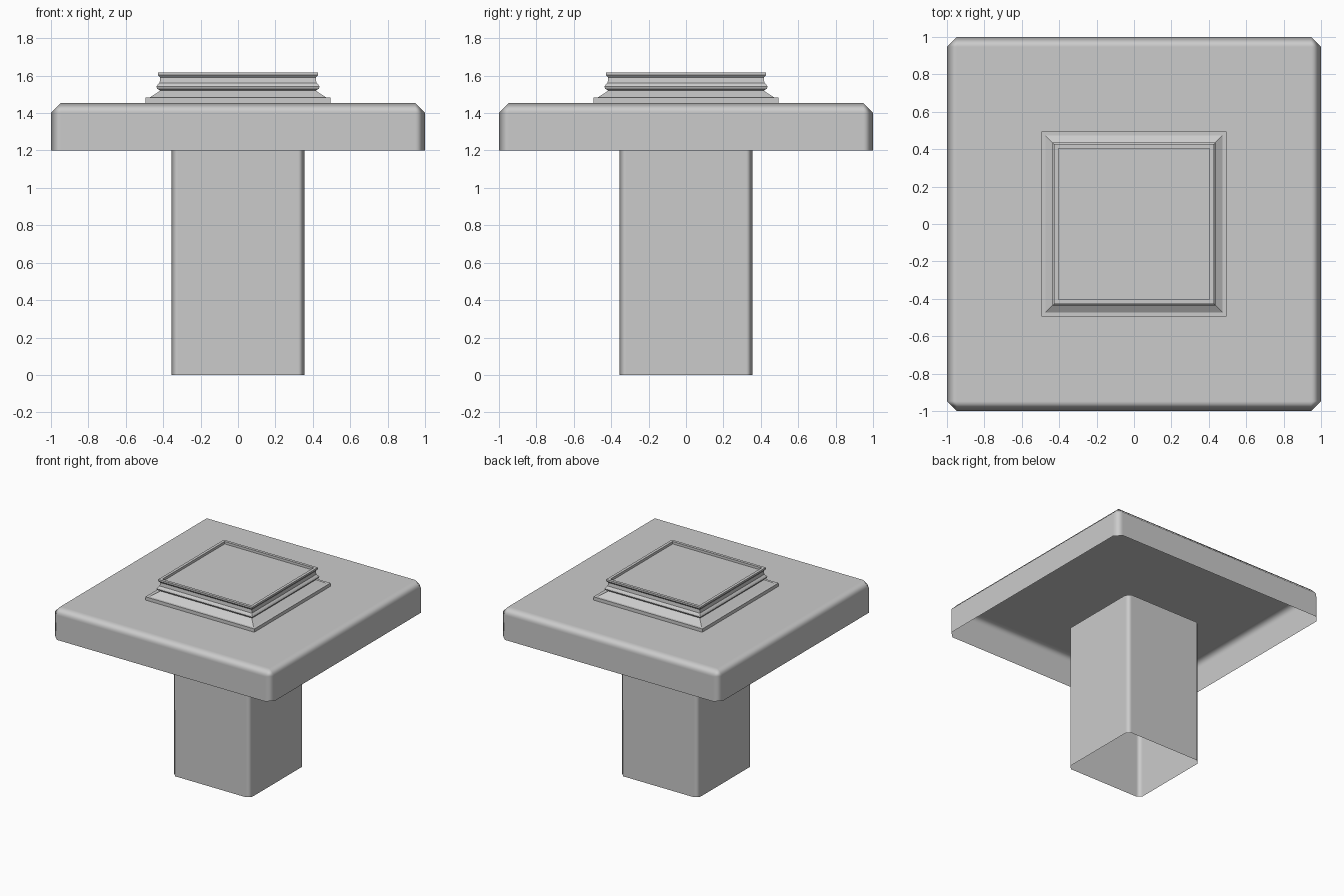
import bpy, bmesh

if "Cube" in bpy.data.objects:
    bpy.data.objects.remove(bpy.data.objects["Cube"])


def square_loft(name, rings, cap_top):
    """Stack square rings (half width, height) and skin them; the bottom stays open."""
    bm = bmesh.new()
    loops = [[bm.verts.new((sx * h, sy * h, z))
              for sx, sy in ((-1, -1), (1, -1), (1, 1), (-1, 1))] for h, z in rings]
    for low, high in zip(loops, loops[1:]):
        for i in range(4):
            j = (i + 1) % 4
            bm.faces.new((low[i], low[j], high[j], high[i]))
    if cap_top:
        bm.faces.new(loops[-1])
    mesh = bpy.data.meshes.new(name)
    bm.to_mesh(mesh)
    bm.free()
    obj = bpy.data.objects.new(name, mesh)
    bpy.context.collection.objects.link(obj)
    return obj


def soft_chamfer(obj, width):
    """Single-segment bevel with shading blended across the chamfer."""
    obj.data.shade_smooth()
    mod = obj.modifiers.new("chamfer", 'BEVEL')
    mod.width = width
    mod.segments = 1
    mod.limit_method = 'ANGLE'
    mod.harden_normals = True


# Hollow square post
post = square_loft("post", [(0.356, 0), (0.356, 1.2)], False)
soft_chamfer(post, 0.035)

# Wide slab, open underneath
slab = square_loft("slab", [(1.0, 1.2), (1.0, 1.455)], True)
soft_chamfer(slab, 0.053)

# Moulded plinth with a raised rim around a shallow panel
plinth_profile = [
    (0.495, 1.455), (0.495, 1.482), (0.474, 1.482),
    (0.415, 1.520), (0.432, 1.530), (0.436, 1.541), (0.430, 1.551),
    (0.419, 1.562), (0.416, 1.590), (0.427, 1.603), (0.427, 1.617),
    (0.404, 1.617), (0.404, 1.597),
]
square_loft("plinth", plinth_profile, True)
